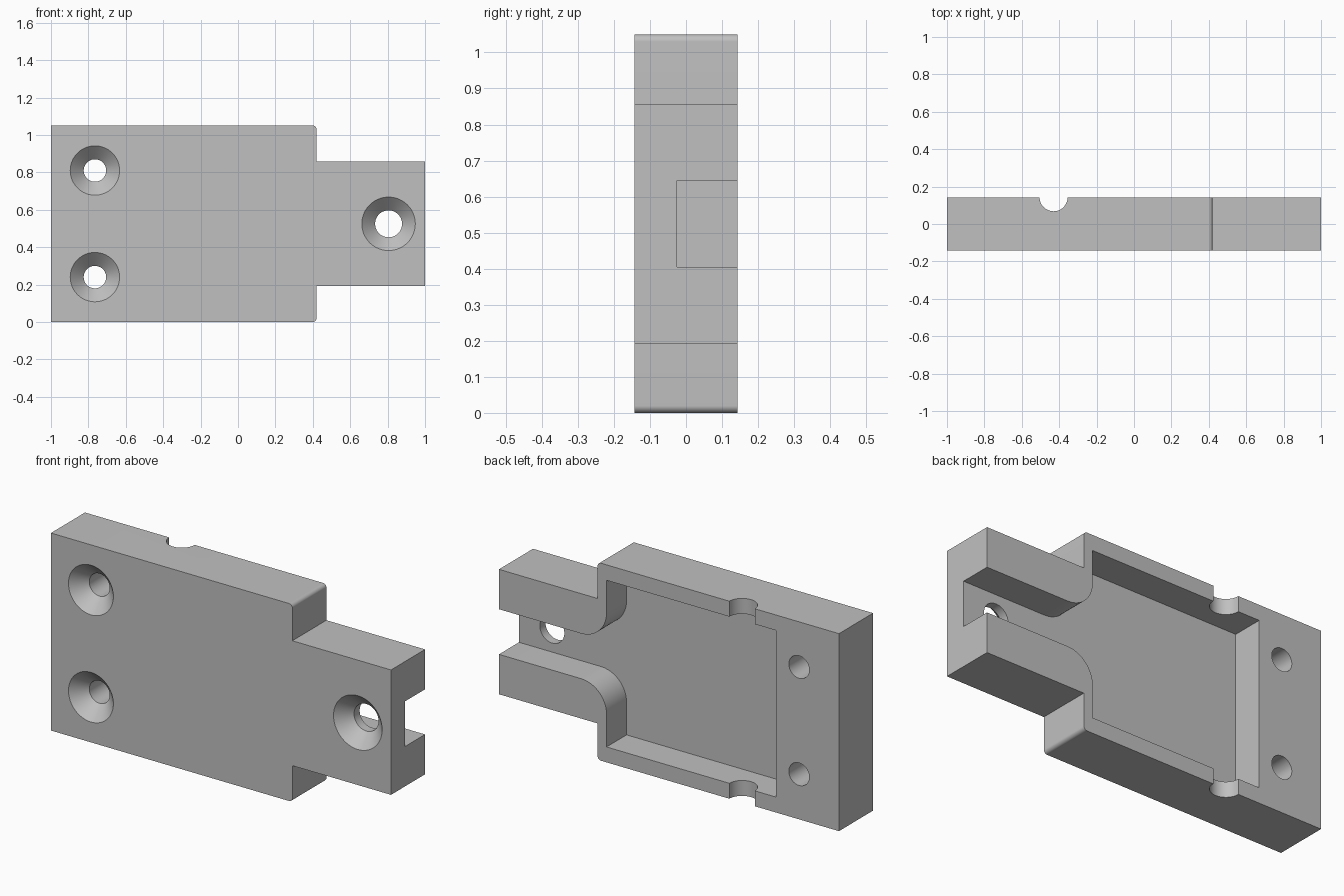
import bpy, bmesh
from math import sin, cos, pi, radians
from mathutils import Vector

cube = bpy.data.objects.get("Cube")
if cube:
    bpy.data.objects.remove(cube, do_unlink=True)

HALF = 0.143          # half the plate thickness
MID = 0.525           # height of the symmetry line
FLOOR = -0.025        # depth of the pocket floor


def rounded(corners, steps=12):
    """Outline from (x, z, radius) corners, with arcs at the rounded ones."""
    out = []
    for i, (x, z, r) in enumerate(corners):
        p = Vector((x, z))
        if r == 0:
            out.append(p)
            continue
        a = (Vector(corners[i - 1][:2]) - p).normalized()
        b = (Vector(corners[(i + 1) % len(corners)][:2]) - p).normalized()
        centre = p + (a + b) * r
        for k in range(steps + 1):
            t = k / steps * pi / 2
            out.append(centre - b * r * cos(t) - a * r * sin(t))
    return out


def mirrored(lower):
    """Complete a lower half outline with its copy above the middle."""
    return lower + [(x, 2 * MID - z, r) for x, z, r in reversed(lower)]


def finish(bm, name):
    bmesh.ops.recalc_face_normals(bm, faces=bm.faces)
    mesh = bpy.data.meshes.new(name)
    bm.to_mesh(mesh)
    bm.free()
    ob = bpy.data.objects.new(name, mesh)
    bpy.context.collection.objects.link(ob)
    return ob


def extrude_outline(name, outline, y0, y1):
    bm = bmesh.new()
    face = bm.faces.new([bm.verts.new((p.x, y0, p.y)) for p in outline])
    moved = bmesh.ops.extrude_face_region(bm, geom=[face])["geom"]
    verts = [v for v in moved if isinstance(v, bmesh.types.BMVert)]
    bmesh.ops.translate(bm, verts=verts, vec=(0, y1 - y0, 0))
    return finish(bm, name)


def lathe(name, profile, place, sides=64):
    """Closed solid of revolution along y from (radius, y) rings."""
    bm = bmesh.new()
    rings = [[bm.verts.new((place[0] + r * cos(2 * pi * k / sides), y,
                            place[1] + r * sin(2 * pi * k / sides)))
              for k in range(sides)] for r, y in profile]
    for a, b in zip(rings, rings[1:]):
        for k in range(sides):
            n = (k + 1) % sides
            bm.faces.new((a[k], a[n], b[n], b[k]))
    bm.faces.new(rings[0])
    bm.faces.new(rings[-1])
    return finish(bm, name)


def cut(target, cutter):
    mod = target.modifiers.new("cut", "BOOLEAN")
    mod.operation = "DIFFERENCE"
    mod.solver = "EXACT"
    mod.object = cutter
    bpy.context.view_layer.objects.active = target
    bpy.ops.object.modifier_apply(modifier=mod.name)
    bpy.data.objects.remove(cutter, do_unlink=True)


# Plate body with the narrower tongue
plate = extrude_outline("bracket_plate", rounded(mirrored([
    (-1, 0, 0), (0.42, 0, 0.02), (0.42, 0.193, 0), (1, 0.193, 0)])),
    -HALF, HALF)

# Pocket in the back, flowing into the channel along the tongue
cut(plate, extrude_outline("pocket_cutter", rounded(mirrored([
    (-0.63, 0.082, 0), (0.367, 0.082, 0), (0.367, 0.405, 0.15),
    (1.1, 0.405, 0)])), FLOOR, HALF + 0.1))

# Round notch across the pocket rims
notch = [Vector((-0.43 + 0.075 * cos(2 * pi * k / 48),
                 0.075 * sin(2 * pi * k / 48))) for k in range(48)]
groove = extrude_outline("notch_cutter", notch, -0.1, 1.2)
for v in groove.data.vertices:
    x, y, z = v.co
    v.co = (x, HALF + z, y)
groove.data.flip_normals()
cut(plate, groove)

# Countersunk screw holes
for x, z, r, head in ((-0.765, 0.24, 0.06, 0.132),
                      (-0.765, 0.81, 0.06, 0.132),
                      (0.805, MID, 0.072, 0.143)):
    depth = head - r
    cut(plate, lathe("screw_hole_cutter", [
        (head + 0.05, -HALF - 0.05), (r, -HALF + depth), (r, HALF + 0.1)],
        (x, z)))

# Plain grey material
grey = bpy.data.materials.new("plain grey")
grey.use_nodes = True
colour = (0.53, 0.53, 0.53, 1)
grey.diffuse_color = colour
grey.node_tree.nodes["Principled BSDF"].inputs["Base Color"].default_value = colour
plate.data.materials.clear()
plate.data.materials.append(grey)

bpy.ops.object.select_all(action="DESELECT")
plate.select_set(True)
bpy.context.view_layer.objects.active = plate
bpy.ops.object.shade_smooth_by_angle(angle=radians(30))
